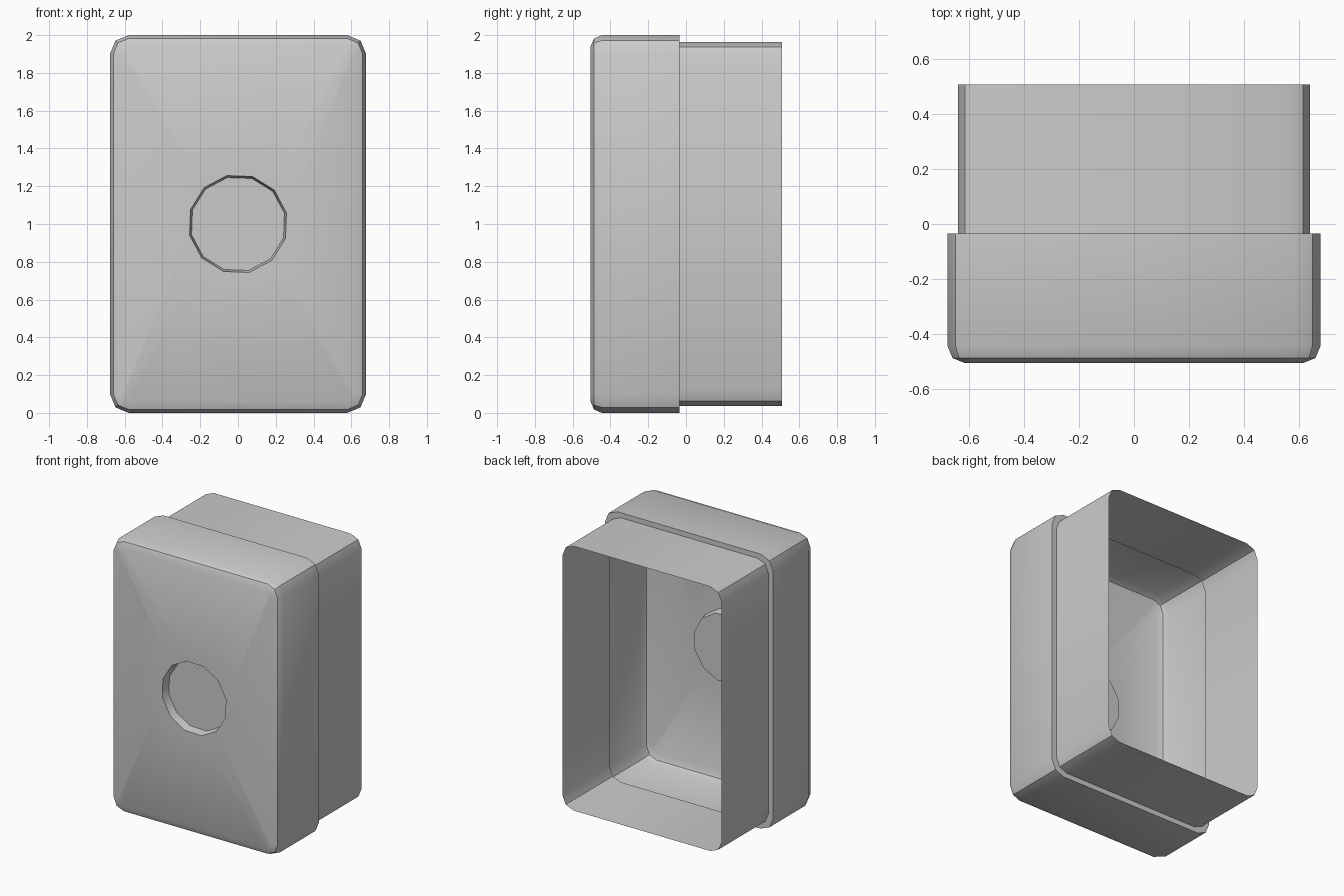
import bpy, bmesh
from math import sin, cos, radians

if "Cube" in bpy.data.objects:
    bpy.data.objects.remove(bpy.data.objects["Cube"])

CZ = 1.0  # height of the centre axis


def rounded_rect(bm, y, hx, hz, r):
    """Ring of 12 vertices: a rectangle with two-segment round corners."""
    ring = []
    for k, (sx, sz) in enumerate([(1, 1), (-1, 1), (-1, -1), (1, -1)]):
        for step in range(3):
            a = radians(90 * k + 45 * step)
            ring.append(bm.verts.new((sx * (hx - r) + r * cos(a), y,
                                      CZ + sz * (hz - r) + r * sin(a))))
    return ring


def circle(bm, y, r, phase=13):
    """Ring of 12 vertices around the centre axis."""
    angles = [radians(phase + 30 * i) for i in range(12)]
    return [bm.verts.new((r * cos(a), y, CZ + r * sin(a))) for a in angles]


def loft(bm, rings):
    for a, b in zip(rings, rings[1:]):
        for i in range(12):
            j = (i + 1) % 12
            bm.faces.new((a[i], b[i], b[j], a[j]))


def finish(bm, name):
    mesh = bpy.data.meshes.new(name)
    bm.to_mesh(mesh)
    bm.free()
    obj = bpy.data.objects.new(name, mesh)
    bpy.context.collection.objects.link(obj)
    bpy.ops.object.select_all(action='DESELECT')
    obj.select_set(True)
    bpy.context.view_layer.objects.active = obj
    bpy.ops.object.shade_smooth_by_angle(angle=radians(30))
    return obj


# Thin open-backed shell, lofted from the front recess to the rear rim
HX, HZ = 0.678, 1.0
FRONT, STEP, BACK = -0.505, -0.035, 0.507
BEVEL, CORNER = 0.06, 0.1

bm = bmesh.new()
rings = [circle(bm, FRONT + 0.06, 0.252),   # recess floor
         circle(bm, FRONT, 0.263)]          # recess mouth
# Rounded front edge
for deg in (90, 45, 0):
    inset = BEVEL * (1 - cos(radians(deg)))
    y = FRONT + BEVEL * (1 - sin(radians(deg)))
    rings.append(rounded_rect(bm, y, HX - inset, HZ - inset, CORNER - inset))
# Cover side, step and narrower rear box
rings.append(rounded_rect(bm, STEP, HX, HZ, CORNER))
rings.append(rounded_rect(bm, STEP, HX - 0.037, HZ - 0.037, 0.09))
rings.append(rounded_rect(bm, BACK, HX - 0.037, HZ - 0.037, 0.09))

bm.faces.new(rings[0])
loft(bm, rings)
finish(bm, "box_shell")
